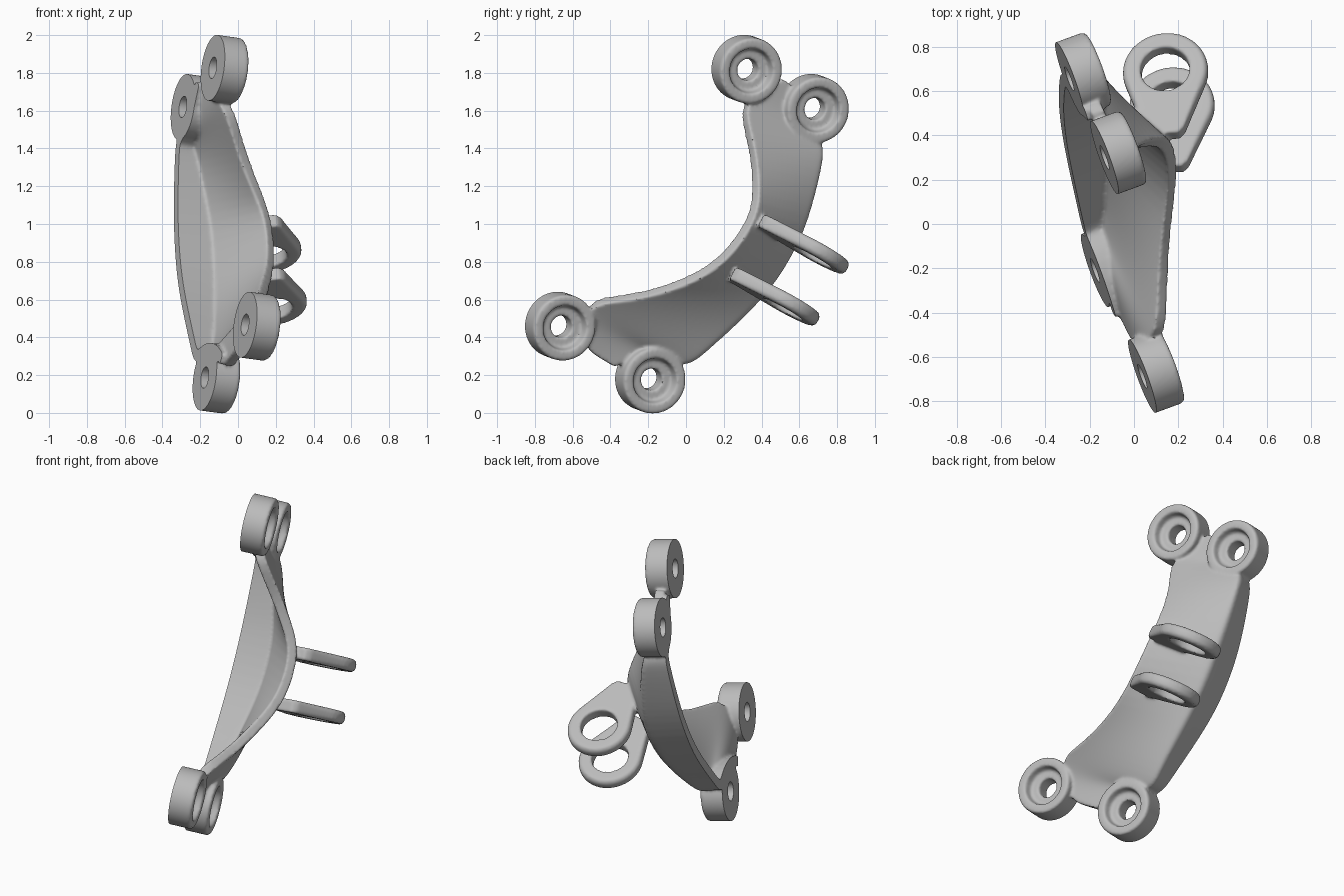
import bpy
import bmesh
from math import acos, cos, sin, tau, radians
from mathutils import Vector

cube = bpy.data.objects.get("Cube")
if cube:
    bpy.data.objects.remove(cube, do_unlink=True)

# Mounting plane direction, its offset, and the pin axis of the lugs
NORMAL = Vector((0.93, 0.34, -0.13)).normalized()
OFFSET = -0.26
PIN = Vector((-0.095, 0.48, 0.87)).normalized()
SIDES = 64


def on_plane(y, z, height):
    """Point at y, z that lies the given height above the mounting plane."""
    x = (height + OFFSET - NORMAL.y * y - NORMAL.z * z) / NORMAL.x
    return Vector((x, y, z))


def make_object(name, bm):
    bmesh.ops.recalc_face_normals(bm, faces=bm.faces)
    mesh = bpy.data.meshes.new(name)
    bm.to_mesh(mesh)
    bm.free()
    obj = bpy.data.objects.new(name, mesh)
    bpy.context.collection.objects.link(obj)
    return obj


def pierced_solid(name, centre, axis, side, profile):
    """Closed ring from (distance along axis, radius rule) pairs."""
    up = axis.cross(side)
    bm = bmesh.new()
    rings = []
    for distance, radius in profile:
        loop = []
        for k in range(SIDES):
            a = tau * k / SIDES
            spoke = side * cos(a) + up * sin(a)
            loop.append(bm.verts.new(centre + axis * distance + spoke * radius(a)))
        rings.append(loop)
    for i, ring in enumerate(rings):
        last = rings[i - 1]
        for k in range(SIDES):
            bm.faces.new((last[k - 1], last[k], ring[k], ring[k - 1]))
    return make_object(name, bm)


def bolt_boss(centre):
    """Round boss with a bolt hole and a counterbore."""
    section = [(-0.05, 0.058), (-0.05, 0.176), (0.13, 0.176), (0.14, 0.168),
               (0.14, 0.122), (0.088, 0.11), (0.088, 0.058)]
    profile = [(d, lambda a, r=r: r) for d, r in section]
    return pierced_solid("bolt_boss", centre, NORMAL, NORMAL.orthogonal().normalized(), profile)


def lug(name, eye, apex):
    """Eye plate whose outline tapers along tangents towards the crest."""
    side = apex - eye
    side = (side - PIN * side.dot(PIN)).normalized()
    reach = (apex - eye).length

    def outline(radius):
        tangent = acos((radius - 0.075) / reach)

        def rule(a):
            a = min(a, tau - a)
            if a > tangent:
                return radius
            return min(radius / cos(tangent - a), reach / cos(a))
        return rule

    def hole(a):
        return 0.11

    profile = [(-0.038, hole), (-0.038, outline(0.178)), (-0.02, outline(0.193)),
               (0.02, outline(0.193)), (0.038, outline(0.178)), (0.038, hole)]
    return pierced_solid(name, eye, PIN, side, profile)


def curved_plate():
    """Ramp from the inner crest to the outer wall, then down to the plane."""
    crest = [(0.51, 1.77, 0.08), (0.455, 1.73, 0.085), (0.36, 1.67, 0.1), (0.305, 1.61, 0.14),
             (0.37, 1.4, 0.24), (0.39, 1.2, 0.345), (0.385, 1.03, 0.43), (0.215, 0.785, 0.42),
             (0, 0.665, 0.33), (-0.28, 0.59, 0.23), (-0.51, 0.58, 0.15), (-0.52, 0.47, 0.1),
             (-0.53, 0.36, 0.085), (-0.49, 0.31, 0.08)]
    wall = [(0.555, 1.74, 0.08), (0.565, 1.7, 0.08), (0.6, 1.53, 0.09), (0.735, 1.445, 0.12),
            (0.74, 1.35, 0.16), (0.69, 1.14, 0.2), (0.63, 0.94, 0.235), (0.5, 0.7, 0.235),
            (0.33, 0.51, 0.21), (0.13, 0.33, 0.17), (0.01, 0.225, 0.12), (-0.1, 0.3, 0.09),
            (-0.26, 0.3, 0.085), (-0.37, 0.24, 0.08)]
    bm = bmesh.new()
    rows = []
    for inner, outer in zip(crest, wall):
        a, b = on_plane(*inner), on_plane(*outer)
        lean = (a - b).normalized() * 0.015
        foot = b - NORMAL * (outer[2] + 0.04) + lean
        points = [a.lerp(b, t) for t in (0, 0.3, 0.6, 0.9, 1)]
        points += [b.lerp(foot, t) for t in (0.2, 1)]
        rows.append([bm.verts.new(p) for p in points])
    for r, s in zip(rows, rows[1:]):
        for j in range(len(r) - 1):
            bm.faces.new((r[j], s[j], s[j + 1], r[j + 1]))
    obj = make_object("curved_plate", bm)
    obj.modifiers.new("smooth_form", 'SUBSURF').levels = 2
    shell = obj.modifiers.new("thickness", 'SOLIDIFY')
    shell.thickness = 0.06
    # Thicken towards the mounting plane, whichever way the faces point
    outward = sum((p.normal for p in obj.data.polygons), Vector()).dot(NORMAL) > 0
    shell.offset = -1 if outward else 1
    return obj


def evaluated_mesh(obj):
    graph = bpy.context.evaluated_depsgraph_get()
    return bpy.data.meshes.new_from_object(obj.evaluated_get(graph))


# Solid parts: plate, four bolt bosses, two lugs
boss_spots = [(0.30, 1.827), (0.655, 1.62), (-0.687, 0.467), (-0.21, 0.187)]
parts = [curved_plate()]
parts += [bolt_boss(on_plane(y, z, 0)) for y, z in boss_spots]
parts.append(lug("upper_lug", Vector((0.143, 0.685, 0.855)), Vector((0.14, 0.395, 1.015))))
parts.append(lug("lower_lug", Vector((0.172, 0.53, 0.58)), Vector((0.155, 0.25, 0.74))))

# Gather the parts and blend them into one body with soft fillets
gathered = bmesh.new()
for part in parts:
    gathered.from_mesh(evaluated_mesh(part))
    bpy.data.objects.remove(part, do_unlink=True)
body = make_object("bracket_body", gathered)
blend = body.modifiers.new("blend", 'REMESH')
blend.mode = 'VOXEL'
blend.voxel_size = 0.009
soften = body.modifiers.new("soften", 'SMOOTH')
soften.factor = 0.5
soften.iterations = 9

# Slice the underside flat on the mounting plane and close it
bm = bmesh.new()
bm.from_mesh(evaluated_mesh(body))
body.modifiers.clear()
cut = bmesh.ops.bisect_plane(bm, geom=bm.verts[:] + bm.edges[:] + bm.faces[:],
                             plane_co=on_plane(0, 1, 0), plane_no=NORMAL, clear_inner=True)
rim = [e for e in cut["geom_cut"] if isinstance(e, bmesh.types.BMEdge)]
bmesh.ops.triangle_fill(bm, edges=rim, use_beauty=True, normal=-NORMAL)
bmesh.ops.recalc_face_normals(bm, faces=bm.faces)
bm.to_mesh(body.data)
bm.free()

# Plain grey metal
metal = bpy.data.materials.new("grey_metal")
metal.use_nodes = True
grey = (0.5, 0.5, 0.5, 1)
metal.diffuse_color = grey
metal.node_tree.nodes["Principled BSDF"].inputs["Base Color"].default_value = grey
body.data.materials.clear()
body.data.materials.append(metal)

bpy.ops.object.select_all(action='DESELECT')
body.select_set(True)
bpy.context.view_layer.objects.active = body
bpy.ops.object.shade_smooth_by_angle(angle=radians(40))
